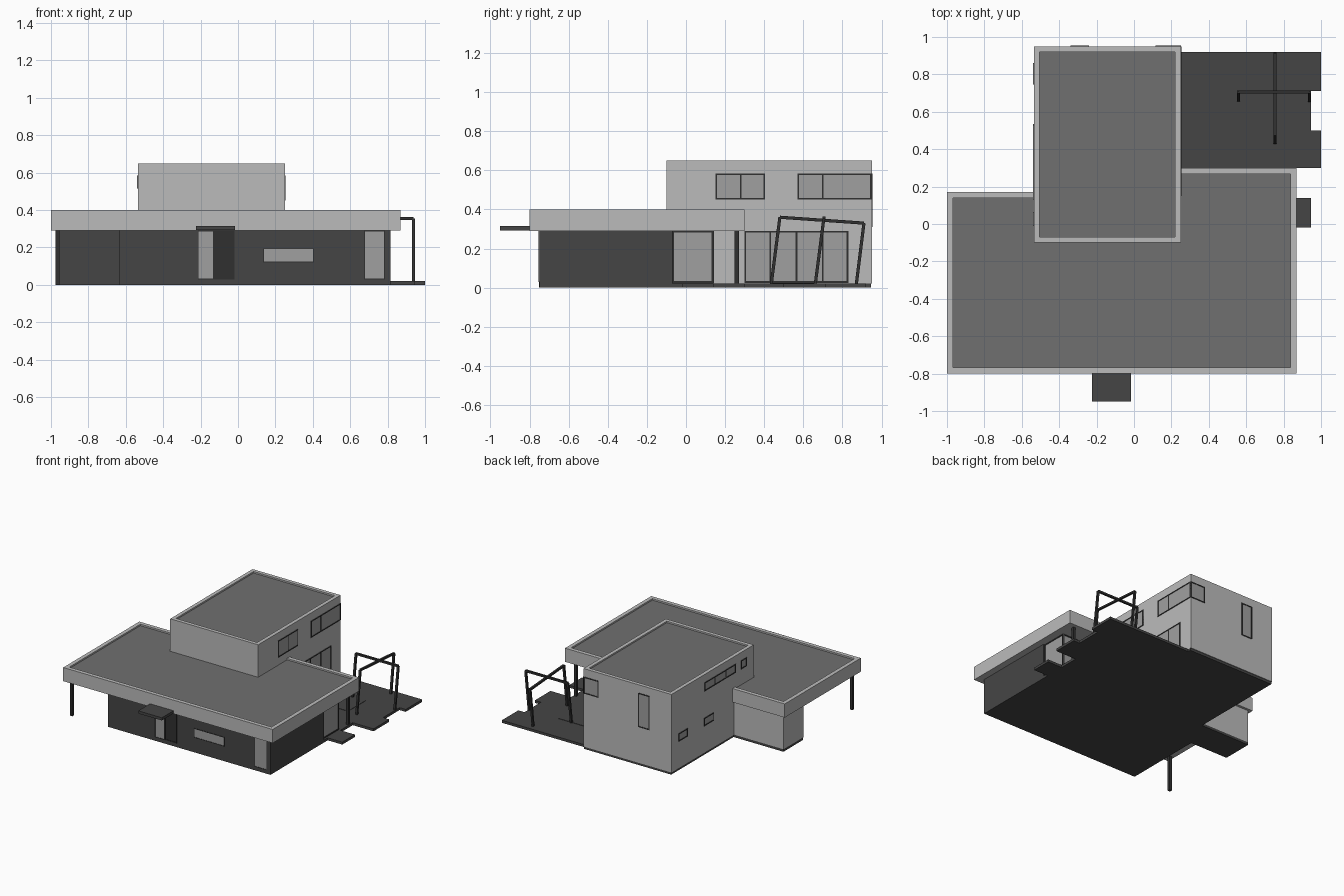
import bpy, bmesh
from mathutils import Vector

if "Cube" in bpy.data.objects:
    bpy.data.objects.remove(bpy.data.objects["Cube"])


def material(name, v):
    m = bpy.data.materials.new(name)
    m.diffuse_color = (v, v, v, 1)
    m.use_nodes = True
    m.node_tree.nodes["Principled BSDF"].inputs["Base Color"].default_value = m.diffuse_color
    return m


LIGHT = material("light_render", 0.5)
DARK = material("dark_cladding", 0.06)
GLASS = material("glass", 0.35)
FRAME = material("dark_frame", 0.03)
ROOF = material("roof_felt", 0.16)


def finish(name, bm, mats):
    bmesh.ops.recalc_face_normals(bm, faces=bm.faces)
    me = bpy.data.meshes.new(name)
    bm.to_mesh(me)
    bm.free()
    for m in mats:
        me.materials.append(m)
    ob = bpy.data.objects.new(name, me)
    bpy.context.collection.objects.link(ob)
    return ob


def prism(name, outline, z0, z1, mat, rim=0, drop=0.012):
    """Extruded plan outline; rim > 0 adds a parapet around a sunken roof."""
    bm = bmesh.new()
    base = bm.faces.new([bm.verts.new((x, y, z0)) for x, y in outline])
    ext = bmesh.ops.extrude_face_region(bm, geom=[base], use_keep_orig=True)
    top = [f for f in ext["geom"] if isinstance(f, bmesh.types.BMFace)][0]
    for v in top.verts:
        v.co.z = z1
    bmesh.ops.recalc_face_normals(bm, faces=bm.faces)
    if rim:
        bmesh.ops.inset_region(bm, faces=[top], thickness=rim, use_even_offset=True)
        ext = bmesh.ops.extrude_face_region(bm, geom=[top])
        sunk = [f for f in ext["geom"] if isinstance(f, bmesh.types.BMFace)][0]
        if top.is_valid:
            bm.faces.remove(top)
        for v in sunk.verts:
            v.co.z -= drop
        sunk.material_index = 1
    return finish(name, bm, [mat, ROOF])


def rect(x0, x1, y0, y1):
    return [(x0, y0), (x1, y0), (x1, y1), (x0, y1)]


def box(name, x0, x1, y0, y1, z0, z1, mat):
    return prism(name, rect(x0, x1, y0, y1), z0, z1, mat)


def wall_box(name, axis, p, out, depth, a0, a1, z0, z1, mat):
    """Thin box on a wall at axis = p, sticking out by depth."""
    lo, hi = sorted((p - 0.004 * out, p + depth * out))
    if axis == "x":
        return box(name, lo, hi, a0, a1, z0, z1, mat)
    return box(name, a0, a1, lo, hi, z0, z1, mat)


def window(name, axis, p, out, a0, a1, z0, z1, splits=(), pane=GLASS, t=0.008):
    wall_box(name + "_pane", axis, p, out, 0.001, a0, a1, z0, z1, pane)
    for i, a in enumerate([a0, *[s - t / 2 for s in splits], a1 - t]):
        wall_box(f"{name}_upright_{i}", axis, p, out, 0.004, a, a + t, z0, z1, FRAME)
    for i, z in enumerate((z0, z1 - t)):
        wall_box(f"{name}_rail_{i}", axis, p, out, 0.004, a0 + t, a1 - t, z, z + t, FRAME)


def bar(name, a, b, t=0.016):
    """Square bar between two points."""
    a, b = Vector(a), Vector(b)
    bm = bmesh.new()
    bmesh.ops.create_cube(bm, size=1)
    bmesh.ops.scale(bm, vec=(t, t, (b - a).length), verts=bm.verts)
    ob = finish(name, bm, [FRAME])
    ob.location = (a + b) / 2
    ob.rotation_euler = (b - a).to_track_quat("Z", "Y").to_euler()


# Ground slab under the house, and stepped terrace
prism("ground_slab", [(-0.635, -0.75), (0.815, -0.75), (0.815, 0.30), (0.25, 0.30),
                      (0.25, 0.945), (-0.53, 0.945), (-0.53, 0.15), (-0.975, 0.15),
                      (-0.975, -0.10), (-0.635, -0.10)], 0, 0.02, DARK)
prism("terrace", [(0.25, 0.30), (1, 0.30), (1, 0.50), (0.945, 0.50), (0.945, 0.71),
                  (1, 0.71), (1, 0.92), (0.25, 0.92)], 0, 0.02, DARK)
box("terrace_inset", 0.38, 0.675, 0.44, 0.66, 0.015, 0.023, DARK)
box("side_step", 0.815, 0.945, -0.02, 0.14, 0, 0.02, DARK)

# Ground floor walls
box("front_wing", -0.635, 0.815, -0.75, -0.07, 0.02, 0.295, DARK)
box("garden_room", 0.24, 0.80, -0.08, 0.14, 0.02, 0.295, DARK)
box("store_room", -0.975, -0.53, -0.10, 0.15, 0.02, 0.295, LIGHT)
wall_box("store_front_cladding", "y", -0.10, -1, 0.004, -0.975, -0.635, 0.02, 0.295, DARK)

# Two-storey block with parapet
prism("tower", rect(-0.535, 0.25, -0.10, 0.95), 0.02, 0.65, LIGHT, rim=0.03)

# Large overhanging lower roof, stepped inside the tower
prism("lower_roof", [(-1, -0.8), (0.87, -0.8), (0.87, 0.30), (0, 0.30), (0, 0.17),
                     (-1, 0.17)], 0.29, 0.40, LIGHT, rim=0.032)

# Roof posts
for n, x, y in (("carport_post", -0.965, -0.74), ("terrace_post", 0.80, 0.26)):
    box(n, x - 0.011, x + 0.011, y - 0.011, y + 0.011, 0, 0.30, FRAME)

# Entrance: canopy, door and side light
box("door_canopy", -0.225, -0.015, -0.95, -0.745, 0.293, 0.315, DARK)
window("entrance_side_light", "y", -0.75, -1, -0.215, -0.13, 0.03, 0.29, t=0.004)
window("entrance_door", "y", -0.75, -1, -0.13, -0.02, 0.03, 0.29, pane=FRAME)

# Front windows
window("front_slot_window", "y", -0.75, -1, 0.135, 0.405, 0.12, 0.195, t=0.004)
window("front_tall_window", "y", -0.75, -1, 0.675, 0.785, 0.03, 0.29, t=0.004)

# Garden room glazing
window("garden_side_glass", "x", 0.80, 1, -0.07, 0.138, 0.025, 0.29)
window("garden_back_glass", "y", 0.14, 1, 0.26, 0.80, 0.025, 0.29, (0.44, 0.62))

# Tower windows: right side, back, left side
window("sliding_doors", "x", 0.25, 1, 0.30, 0.83, 0.025, 0.29, (0.43, 0.565, 0.70))
window("right_upper_window", "x", 0.25, 1, 0.15, 0.405, 0.45, 0.585, (0.28,))
window("corner_window_side", "x", 0.25, 1, 0.57, 0.95, 0.45, 0.585, (0.70,))
window("corner_window_back", "y", 0.95, 1, 0.115, 0.25, 0.45, 0.585)
window("back_tall_window", "y", 0.95, 1, -0.34, -0.24, 0.31, 0.585)
for n, y0, y1, z0, z1 in (("left_long", 0.13, 0.53, 0.515, 0.585),
                          ("left_small", -0.01, 0.065, 0.515, 0.585),
                          ("left_low_back", 0.745, 0.86, 0.235, 0.30),
                          ("left_low_mid", 0.41, 0.535, 0.235, 0.30)):
    splits = (0.26, 0.40) if n == "left_long" else ()
    window(n + "_window", "x", -0.535, -1, y0, y1, z0, z1, splits)

# Two crossing leaning pergola frames
frames = {
    "pergola_long": [(0.755, 0.435, 0.01), (0.755, 0.48, 0.36), (0.755, 0.91, 0.33),
                     (0.755, 0.87, 0.01)],
    "pergola_cross": [(0.56, 0.66, 0.01), (0.56, 0.705, 0.355), (0.937, 0.705, 0.355),
                      (0.937, 0.66, 0.01)],
}
for n, pts in frames.items():
    for i in range(3):
        bar(f"{n}_bar_{i}", pts[i], pts[i + 1])
